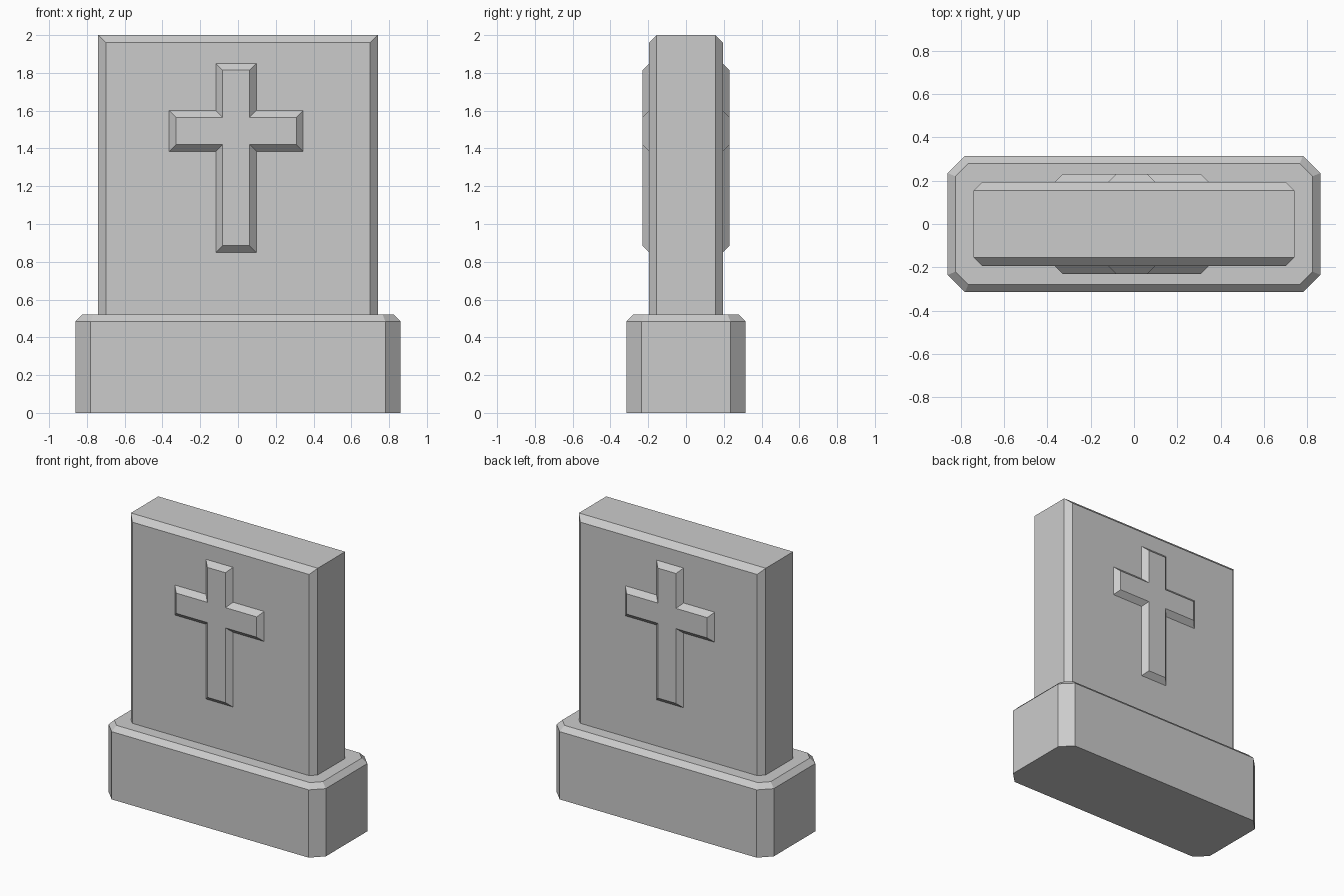
import bpy, bmesh
from mathutils import Vector

cube = bpy.data.objects.get("Cube")
if cube:
    bpy.data.objects.remove(cube, do_unlink=True)

# Single stone colour
stone = bpy.data.materials.new("grey_stone")
stone.use_nodes = True
color = (0.6, 0.6, 0.6, 1)
stone.diffuse_color = color
stone.node_tree.nodes["Principled BSDF"].inputs["Base Color"].default_value = color


def inset(outline, amount):
    """Move every edge of a counter-clockwise outline inwards with mitred corners."""
    result = []
    for i, p in enumerate(outline):
        before = (p - outline[i - 1]).normalized()
        after = (outline[(i + 1) % len(outline)] - p).normalized()
        n1, n2 = Vector((-before.y, before.x)), Vector((-after.y, after.x))
        result.append(p + (n1 + n2) * amount / (1 + n1.dot(n2)))
    return result


def loft(name, points, levels, upright):
    """Join copies of an outline placed at (depth, inset) levels and cap the ends."""
    outline = [Vector(p) for p in points]
    bm = bmesh.new()
    rings = []
    for depth, amount in levels:
        ring = inset(outline, amount)
        rings.append([bm.verts.new((p.x, depth, p.y) if upright else (p.x, p.y, depth))
                      for p in ring])
    for a, b in zip(rings, rings[1:]):
        for i in range(len(a)):
            j = (i + 1) % len(a)
            bm.faces.new((a[i], a[j], b[j], b[i]))
    bm.faces.new(rings[0])
    bm.faces.new(rings[-1])
    bmesh.ops.recalc_face_normals(bm, faces=bm.faces)
    mesh = bpy.data.meshes.new(name)
    bm.to_mesh(mesh)
    bm.free()
    mesh.materials.append(stone)
    obj = bpy.data.objects.new(name, mesh)
    bpy.context.collection.objects.link(obj)
    return obj


def both_sides(face, bevel):
    """Depth levels for a part bevelled on its front and back."""
    return [(-face, bevel), (bevel - face, 0), (face - bevel, 0), (face, bevel)]


# Plinth with cut corners and a bevelled top rim
w, d, cut = 0.86, 0.315, 0.08
plinth = [(w, cut - d), (w, d - cut), (w - cut, d), (cut - w, d),
          (-w, d - cut), (-w, cut - d), (cut - w, -d), (w - cut, -d)]
loft("plinth", plinth, [(0, 0), (0.485, 0), (0.52, 0.035)], False)

# Upright slab, its foot sunk into the plinth
slab = [(-0.74, 0.45), (0.74, 0.45), (0.74, 2), (-0.74, 2)]
loft("slab", slab, both_sides(0.195, 0.04), True)

# Raised cross running through the slab, showing on both faces
mid, stem, arm = -0.01, 0.107, 0.354
foot, low, high, top = 0.85, 1.385, 1.6, 1.85
right_half = [(stem, foot), (stem, low), (arm, low), (arm, high), (stem, high), (stem, top)]
cross = [(mid + x, z) for x, z in right_half]
cross += [(mid - x, z) for x, z in reversed(right_half)]
loft("cross", cross, both_sides(0.23, 0.035), True)
